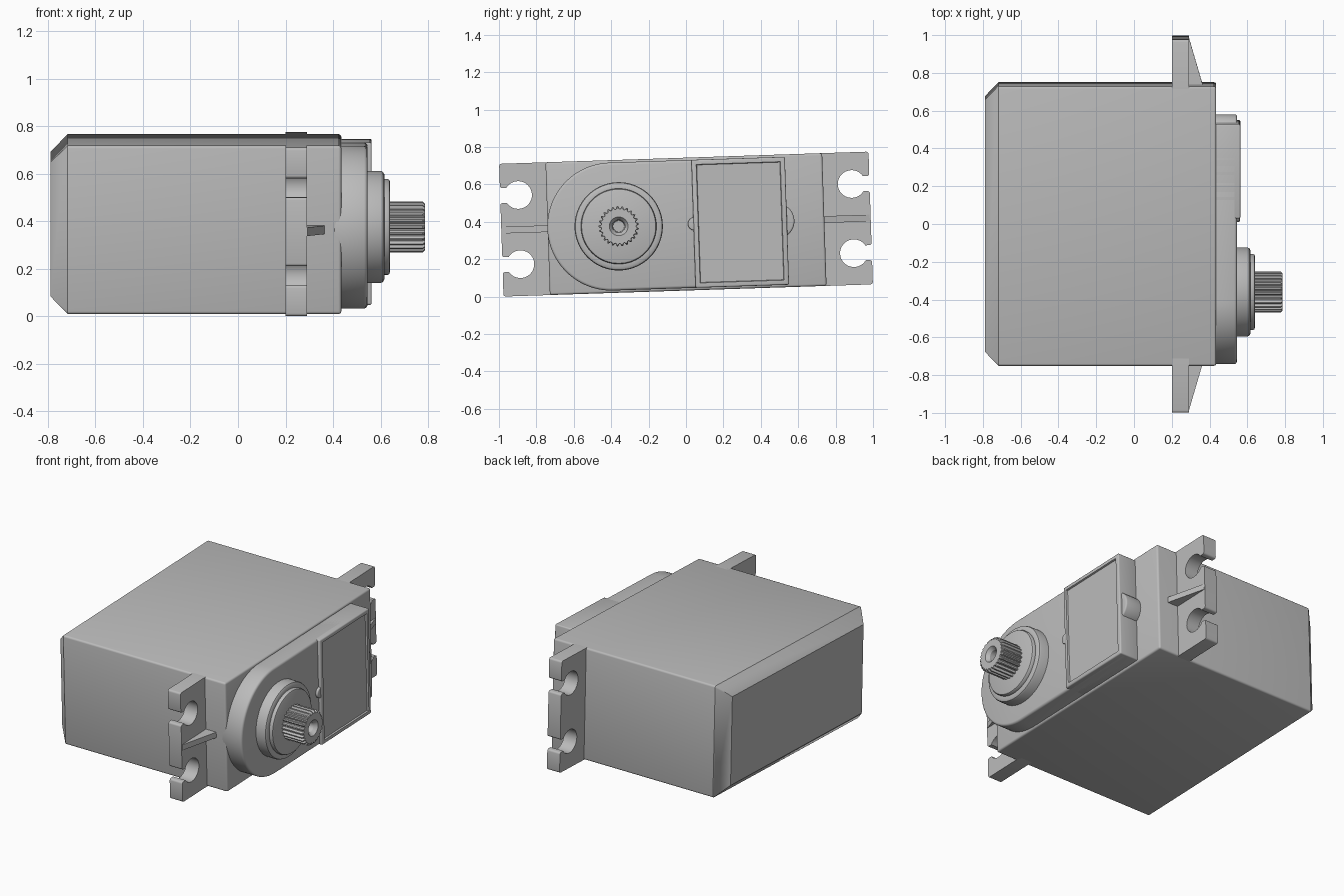
import bpy, bmesh, math
from mathutils import Matrix

if "Cube" in bpy.data.objects:
    bpy.data.objects.remove(bpy.data.objects["Cube"])

grey = bpy.data.materials.new("plain_grey")
grey.use_nodes = True
COLOUR = (0.5, 0.5, 0.5, 1)
grey.diffuse_color = COLOUR
grey.node_tree.nodes["Principled BSDF"].inputs["Base Color"].default_value = COLOUR

# The whole unit leans slightly about its x axis
LEAN = Matrix.Translation((0, 0, 0.388)) @ Matrix.Rotation(0.033, 4, 'X')
HALF_LEN, HALF_WID = 0.988, 0.355      # mounting flange and case half sizes
SHAFT_Y = -0.36


def finish(name, bm):
    """Turn a bmesh into a leaning, smooth shaded object."""
    bmesh.ops.recalc_face_normals(bm, faces=bm.faces)
    mesh = bpy.data.meshes.new(name)
    bm.to_mesh(mesh)
    bm.free()
    mesh.materials.append(grey)
    obj = bpy.data.objects.new(name, mesh)
    bpy.context.collection.objects.link(obj)
    obj.matrix_world = LEAN
    bpy.ops.object.select_all(action='DESELECT')
    obj.select_set(True)
    bpy.context.view_layer.objects.active = obj
    bpy.ops.object.shade_smooth_by_angle(angle=math.radians(32))
    return obj


def soften(bm, width, limit=60, segments=3):
    """Round every edge sharper than the limit."""
    bm.normal_update()
    edges = [e for e in bm.edges
             if e.is_manifold and e.calc_face_angle() > math.radians(limit)]
    bmesh.ops.bevel(bm, geom=edges, offset=width, segments=segments,
                    profile=0.5, affect='EDGES', clamp_overlap=True)


def extrude(outline, x0, x1):
    """Solid from a (y, z) outline, running from x0 to x1."""
    bm = bmesh.new()
    back = bm.faces.new([bm.verts.new((x0, y, z)) for y, z in outline])
    geom = bmesh.ops.extrude_face_region(bm, geom=[back], use_keep_orig=True)["geom"]
    bmesh.ops.translate(bm, vec=(x1 - x0, 0, 0),
                        verts=[g for g in geom if isinstance(g, bmesh.types.BMVert)])
    bmesh.ops.recalc_face_normals(bm, faces=bm.faces)
    return bm


def arc(cy, cz, r, start, end, steps):
    angles = [math.radians(start + (end - start) * i / steps) for i in range(steps + 1)]
    return [(cy + r * math.cos(a), cz + r * math.sin(a)) for a in angles]


def rect(y0, y1, half):
    return [(y0, -half), (y1, -half), (y1, half), (y0, half)]


def turned(name, rings, count=96):
    """Loft rings around the shaft axis; each ring is x and a radius function."""
    bm = bmesh.new()
    loops = []
    for x, radius in rings:
        loop = []
        for i in range(count):
            a = math.tau * i / count
            r = radius(i) if callable(radius) else radius
            loop.append(bm.verts.new((x, SHAFT_Y + r * math.cos(a), r * math.sin(a))))
        loops.append(loop)
    for a, b in zip(loops, loops[1:]):
        for i in range(count):
            j = (i + 1) % count
            bm.faces.new((a[i], a[j], b[j], b[i]))
    bm.faces.new(loops[0])
    bm.faces.new(loops[-1])
    return finish(name, bm)


# Main case with chamfered back end
bm = extrude(rect(-0.74, 0.74, HALF_WID), -0.79, 0.435)
back_edges = [e for e in bm.edges if all(v.co.x < -0.7 for v in e.verts)]
bmesh.ops.bevel(bm, geom=back_edges, offset=0.073, segments=1, affect='EDGES')
soften(bm, 0.012, limit=70)
finish("main_case", bm)

# Mounting flanges with open screw slots, and their ribs
SLOT_Z, SLOT_Y, SLOT_R, MOUTH = 0.185, 0.892, 0.074, 0.04
opening = math.degrees(math.asin(MOUTH / SLOT_R))
for side, label in ((-1, "front"), (1, "back")):
    outline = [(0.7, -HALF_WID), (HALF_LEN, -HALF_WID)]
    for cz in (-SLOT_Z, SLOT_Z):
        outline.append((HALF_LEN, cz - MOUTH))
        outline += arc(SLOT_Y, cz, SLOT_R, 360 - opening, opening, 28)
        outline.append((HALF_LEN, cz + MOUTH))
    outline += [(HALF_LEN, HALF_WID), (0.7, HALF_WID)]
    bm = extrude([(side * y, z) for y, z in outline], 0.2, 0.29)
    bm.normal_update()
    corners = [e for e in bm.edges
               if abs(e.verts[0].co.x - e.verts[1].co.x) > 0.05
               and abs(e.verts[0].co.y) > HALF_LEN - 0.001]
    bmesh.ops.bevel(bm, geom=corners, offset=0.012, segments=3,
                    profile=0.5, affect='EDGES')
    finish(label + "_flange", bm)

    bm = bmesh.new()
    low, high = [[bm.verts.new((x, side * y, z)) for x, y in
                  ((0.28, 0.7), (0.375, 0.7), (0.292, HALF_LEN - 0.005),
                   (0.28, HALF_LEN - 0.005))] for z in (-0.018, 0.018)]
    bm.faces.new(low)
    bm.faces.new(high)
    for i in range(4):
        j = (i + 1) % 4
        bm.faces.new((low[i], low[j], high[j], high[i]))
    finish(label + "_rib", bm)

# Raised gear cover, round at the shaft end
outline = arc(-0.4, 0, 0.342, 90, 270, 48) + [(0.535, -0.342), (0.535, 0.342)]
bm = extrude(outline, 0.4, 0.545)
soften(bm, 0.014)
finish("gear_cover", bm)

# Rounded tabs at the sides of the lid
bm = extrude(arc(0.485, 0, 0.095, -90, 90, 24), 0.4, 0.545)
soften(bm, 0.01)
finish("cover_tab", bm)
bm = extrude(arc(0.045, 0, 0.035, 90, 270, 16), 0.5, 0.56)
soften(bm, 0.006)
finish("lid_bump", bm)

# Square lid with a shallow recess
bm = extrude(rect(0.04, 0.54, 0.342), 0.4, 0.563)
soften(bm, 0.008)
bm.normal_update()
lid_face = max(bm.faces, key=lambda f: f.calc_center_median().x)
bmesh.ops.inset_region(bm, faces=[lid_face], thickness=0.024)
bmesh.ops.inset_region(bm, faces=[lid_face], thickness=0.004, depth=-0.01)
finish("square_lid", bm)

# Stepped bearing boss
turned("bearing_boss", [(0.5, 0.236), (0.6, 0.236), (0.61, 0.232), (0.616, 0.222),
                        (0.616, 0.202), (0.63, 0.202), (0.637, 0.198), (0.64, 0.19)])


# Splined output shaft with a screw hole
def teeth(root, tip):
    return lambda i: tip if i % 4 in (1, 2) else root


turned("output_shaft", [(0.6, teeth(0.095, 0.108)), (0.777, teeth(0.095, 0.108)),
                        (0.787, teeth(0.092, 0.099)), (0.787, 0.05),
                        (0.765, 0.034), (0.68, 0.03)], count=100)
